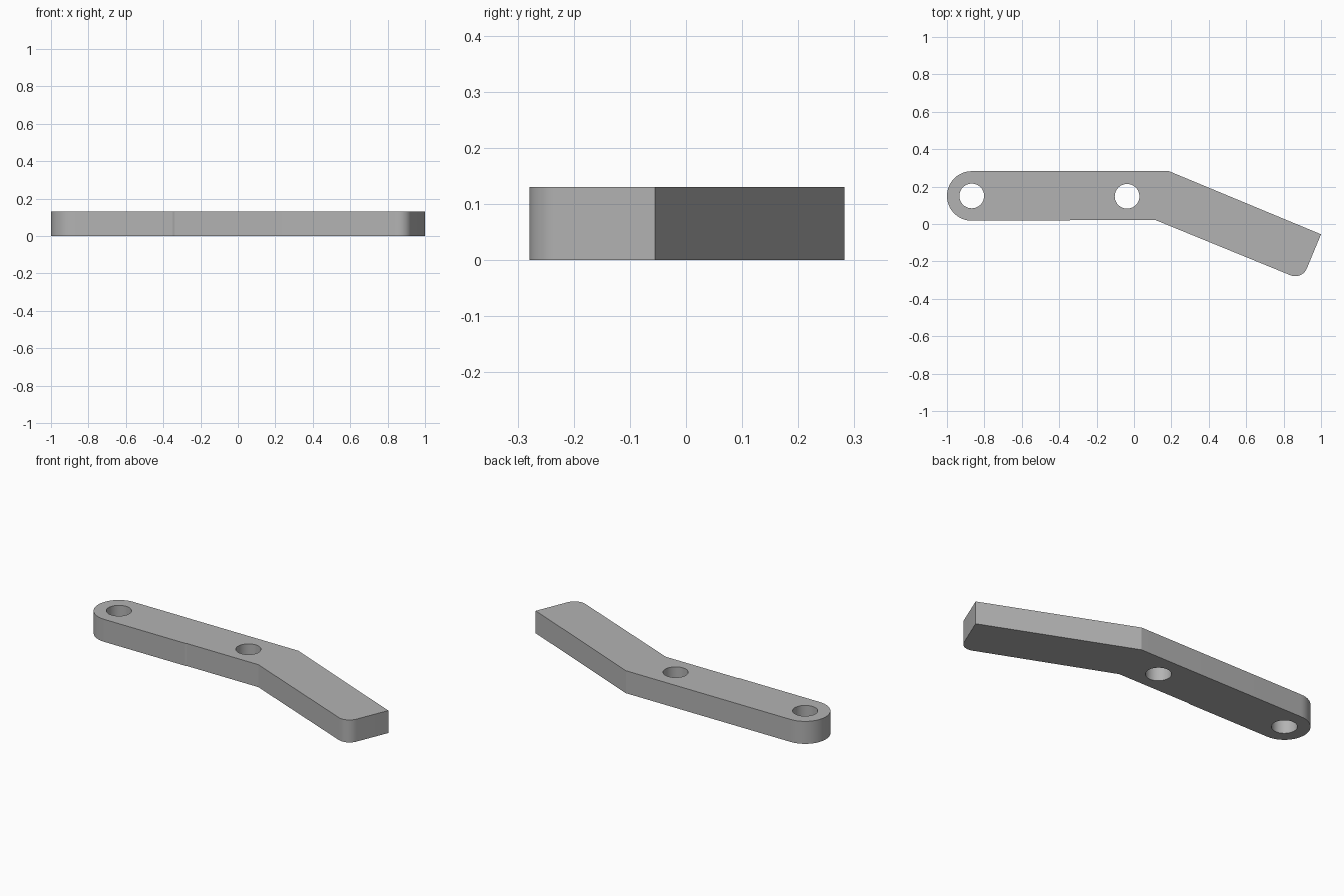
import bpy, bmesh
from math import radians, cos, sin
from mathutils import Vector

HEIGHT = 0.13
HOLE_RADIUS = 0.066
END_RADIUS = 0.1325
CORNER_RADIUS = 0.067
PIVOT = Vector((-0.8675, 0.15))
HOLES = {"end_hole_cutter": PIVOT, "middle_hole_cutter": Vector((-0.037, 0.148))}

cube = bpy.data.objects.get("Cube")
if cube:
    bpy.data.objects.remove(cube, do_unlink=True)

grey = bpy.data.materials.new("plain grey")
grey.use_nodes = True
colour = (0.45, 0.45, 0.45, 1)
grey.diffuse_color = colour
grey.node_tree.nodes["Principled BSDF"].inputs["Base Color"].default_value = colour


def arc(centre, radius, start, end, steps):
    """Points along an arc, angles in degrees."""
    angles = [radians(start + (end - start) * i / steps) for i in range(steps + 1)]
    return [centre + radius * Vector((cos(a), sin(a))) for a in angles]


def prism(name, outline, bottom, top):
    """Extrude a flat counter-clockwise outline upward."""
    bm = bmesh.new()
    face = bm.faces.new([bm.verts.new((p.x, p.y, bottom)) for p in outline])
    result = bmesh.ops.extrude_face_region(bm, geom=[face], use_keep_orig=True)
    verts = [v for v in result["geom"] if isinstance(v, bmesh.types.BMVert)]
    bmesh.ops.translate(bm, verts=verts, vec=(0, 0, top - bottom))
    bmesh.ops.recalc_face_normals(bm, faces=bm.faces[:])
    mesh = bpy.data.meshes.new(name)
    bm.to_mesh(mesh)
    bm.free()
    mesh.materials.append(grey)
    obj = bpy.data.objects.new(name, mesh)
    bpy.context.collection.objects.link(obj)
    return obj


# Bent arm outline: round end, straight run, angled tail with one round corner
tip = Vector((1.0, -0.055))
upper_bend = Vector((0.187, 0.2825))
along = (tip - upper_bend).normalized()
across = Vector((along.y, -along.x))
tail_angle = -22.6
corner = tip + across * 2 * END_RADIUS
corner_centre = corner - (along + across) * CORNER_RADIUS

outline = arc(PIVOT, END_RADIUS, 90, 270, 24)
outline += [Vector((-0.35, 0.0175)), Vector((-0.34, 0.021)), Vector((0.115, 0.021))]
outline += arc(corner_centre, CORNER_RADIUS, tail_angle - 90, tail_angle, 12)
outline += [tip, upper_bend]
arm = prism("bent_arm", outline, 0, HEIGHT)

# Through holes
cutters = []
for name, centre in HOLES.items():
    cutter = prism(name, arc(centre, HOLE_RADIUS, 0, 352.5, 47), -0.1, HEIGHT + 0.1)
    cutter.hide_render = True
    cutters.append(cutter)
    cut = arm.modifiers.new(name, "BOOLEAN")
    cut.operation = "DIFFERENCE"
    cut.solver = "EXACT"
    cut.object = cutter

for obj in bpy.context.selected_objects:
    obj.select_set(False)
bpy.context.view_layer.objects.active = arm
arm.select_set(True)
for name in HOLES:
    bpy.ops.object.modifier_apply(modifier=name)
for cutter in cutters:
    bpy.data.objects.remove(cutter, do_unlink=True)

# Smooth the curved walls, keep the bend and rims crisp
bpy.ops.object.shade_smooth_by_angle(angle=radians(15))
